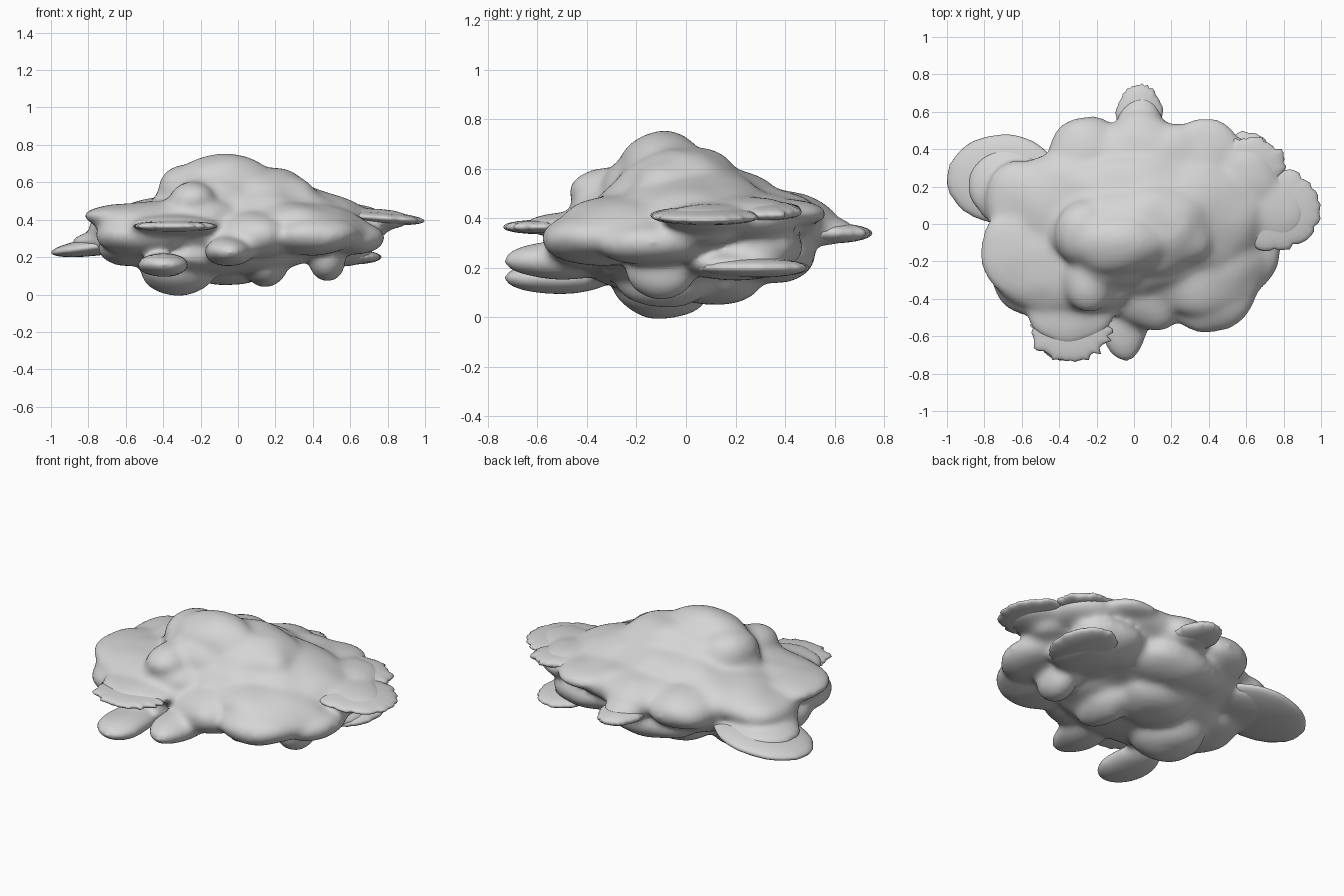
import bpy, bmesh, math, random
from mathutils import Vector, Matrix, noise

random.seed(4)
grey = bpy.data.materials.new("cloud_grey")
grey.diffuse_color = (0.66, 0.66, 0.66, 1)

# each puff: centre x, y, z and radii x, y, z, then an optional sideways tilt
crown = [
    (-0.08, -0.10, 0.58, 0.28, 0.18, 0.18),
    (-0.13, -0.19, 0.52, 0.22, 0.16, 0.13),
    (0.00, -0.03, 0.50, 0.46, 0.26, 0.19),
    (-0.26, -0.04, 0.55, 0.17, 0.19, 0.15),
    (0.16, 0.02, 0.55, 0.27, 0.18, 0.13, 0.2),
    (0.00, 0.12, 0.46, 0.44, 0.26, 0.145),
    (0.04, 0.02, 0.42, 0.58, 0.40, 0.18),
    (0.00, 0.00, 0.33, 0.68, 0.48, 0.18),
    (-0.24, -0.31, 0.51, 0.13, 0.16, 0.095),
    (-0.22, -0.25, 0.42, 0.25, 0.22, 0.12),
]
# broad sloping skirts between the crown and the rim
skirts = [
    (0.40, 0.06, 0.45, 0.40, 0.26, 0.12, 0.28),
    (-0.40, 0.10, 0.42, 0.39, 0.28, 0.11, -0.22),
    (0.08, 0.26, 0.40, 0.50, 0.30, 0.12),
    (-0.42, -0.20, 0.39, 0.35, 0.28, 0.11),
    (0.36, -0.15, 0.37, 0.38, 0.36, 0.13, 0.15),
]
rim = [
    (-0.60, 0.14, 0.38, 0.19, 0.21, 0.09),
    (-0.60, -0.15, 0.42, 0.22, 0.24, 0.065),
    (-0.50, -0.28, 0.31, 0.27, 0.23, 0.11),
    (-0.25, 0.36, 0.38, 0.21, 0.22, 0.12),
    (0.05, 0.38, 0.39, 0.21, 0.23, 0.12),
    (0.38, 0.38, 0.42, 0.20, 0.19, 0.06),
    (0.58, 0.25, 0.40, 0.20, 0.20, 0.09),
    (0.61, -0.14, 0.30, 0.18, 0.22, 0.09),
    (0.40, -0.35, 0.32, 0.25, 0.24, 0.11),
    (0.10, -0.34, 0.32, 0.22, 0.23, 0.13),
    (-0.05, -0.50, 0.23, 0.13, 0.23, 0.08),
    (-0.40, -0.52, 0.16, 0.14, 0.23, 0.065),
]
belly = [
    (-0.33, -0.10, 0.13, 0.20, 0.20, 0.138),
    (0.15, -0.08, 0.15, 0.12, 0.20, 0.115),
    (0.48, -0.10, 0.18, 0.10, 0.14, 0.11),
    (-0.05, 0.10, 0.17, 0.24, 0.22, 0.12),
    (0.00, 0.34, 0.25, 0.30, 0.19, 0.11),
    (-0.10, -0.08, 0.22, 0.50, 0.34, 0.12),
    (-0.55, -0.08, 0.25, 0.20, 0.25, 0.10),
    (0.42, 0.28, 0.28, 0.25, 0.20, 0.11),
]
# thicker roots that carry the thin wisps
roots = [
    (0.70, 0.08, 0.40, 0.22, 0.19, 0.06),
    (-0.64, 0.20, 0.28, 0.26, 0.22, 0.065),
    (-0.34, -0.45, 0.37, 0.24, 0.20, 0.055),
    (0.04, 0.50, 0.35, 0.13, 0.19, 0.065),
    (0.52, 0.20, 0.21, 0.20, 0.21, 0.06),
]


def finish(bm, name):
    mesh = bpy.data.meshes.new(name)
    bm.to_mesh(mesh)
    bm.free()
    mesh.materials.append(grey)
    obj = bpy.data.objects.new(name, mesh)
    bpy.context.collection.objects.link(obj)
    for p in mesh.polygons:
        p.use_smooth = True
    return obj


# cloud body: lumpy puffs fused into one soft skin
bm = bmesh.new()
for x, y, z, rx, ry, rz, *tilt in crown + skirts + rim + belly + roots:
    turn = Matrix.Rotation(tilt[0] if tilt else 0, 3, "Y")
    ball = bmesh.ops.create_icosphere(bm, subdivisions=4, radius=1)["verts"]
    for v in ball:
        d = turn @ Vector((v.co.x * rx, v.co.y * ry, v.co.z * rz))
        c = Vector((x, y, z))
        v.co = c + d * (1 + 0.10 * noise.noise((c + d) * 6))
body = finish(bm, "cloud_body")
skin = body.modifiers.new("fuse", "REMESH")
skin.mode = "VOXEL"
skin.voxel_size = 0.016
skin.use_smooth_shade = True
soft = body.modifiers.new("soften", "SMOOTH")
soft.factor = 0.5
soft.iterations = 20


def wisp(name, centre, radii, ragged, tilt=0):
    """Thin flat puff with a ragged outer edge."""
    bm = bmesh.new()
    cols = 56
    bmesh.ops.create_uvsphere(bm, u_segments=cols, v_segments=14, radius=1)
    cut = [1 - ragged * random.random() for _ in range(cols)]
    for v in bm.verts:
        r = math.hypot(v.co.x, v.co.y)
        col = round(math.atan2(v.co.y, v.co.x) / math.tau * cols) % cols
        k = 1 - (1 - cut[col]) * r ** 4
        v.co.x *= k * radii[0]
        v.co.y *= k * radii[1]
        v.co.z *= radii[2]
    bm.transform(Matrix.Translation(centre) @ Matrix.Rotation(tilt, 4, "Y"))
    return finish(bm, name)


# flat wisps spreading from the body
wisp("left_wisp", (-0.70, 0.24, 0.265), (0.305, 0.24, 0.05), 0.02, -0.14)
wisp("right_wisp", (0.75, 0.08, 0.41), (0.255, 0.23, 0.035), 0.10, 0.07)
wisp("front_wisp", (-0.34, -0.56, 0.365), (0.235, 0.195, 0.03), 0.16)
wisp("back_wisp", (0.03, 0.57, 0.34), (0.13, 0.185, 0.042), 0.08)
wisp("low_right_wisp", (0.60, 0.27, 0.20), (0.17, 0.23, 0.04), 0.06)
wisp("back_right_wisp", (0.62, 0.31, 0.43), (0.20, 0.17, 0.035), 0.15, 0.1)
